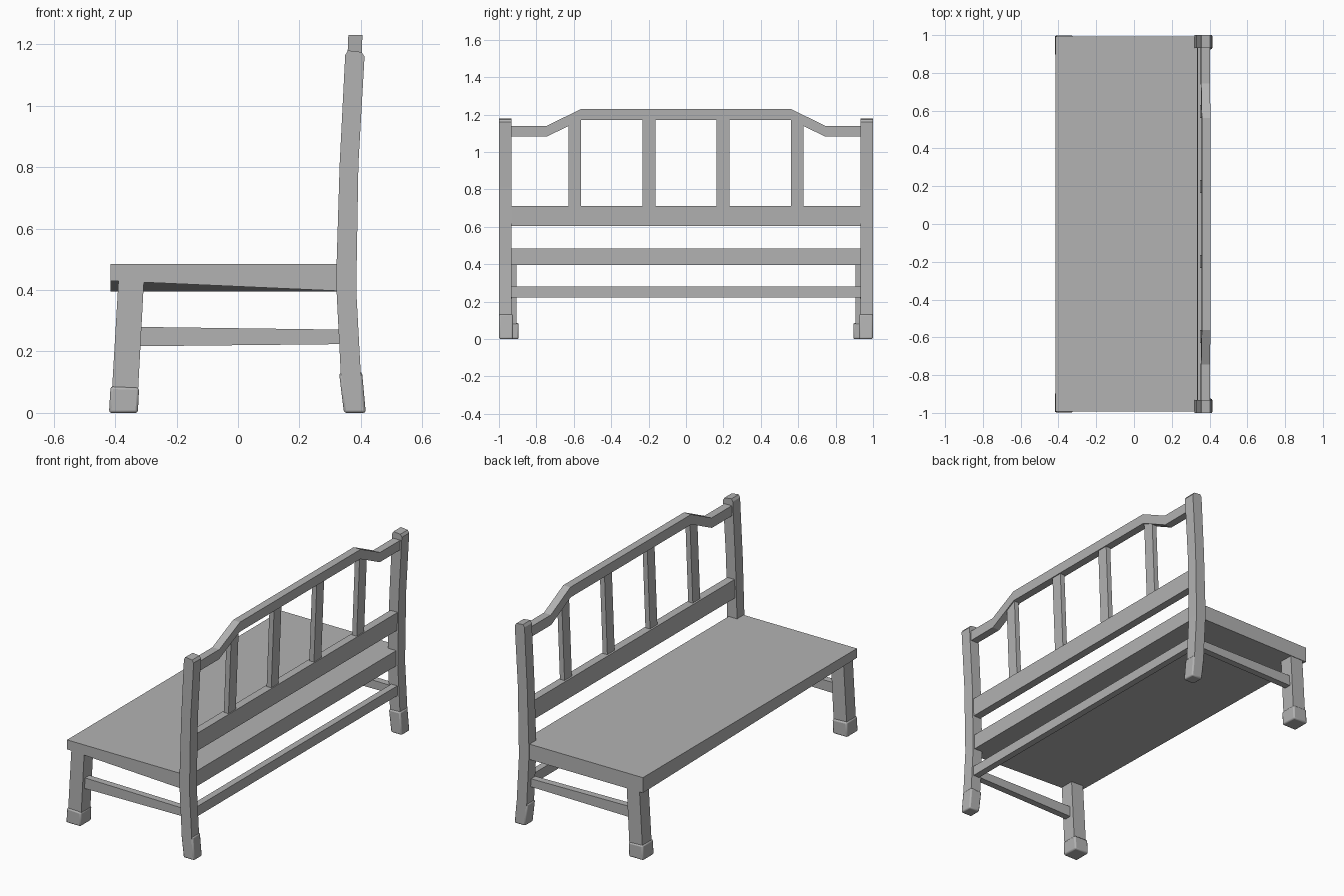
import bpy
import bmesh
from mathutils import Vector

cube = bpy.data.objects.get("Cube")
if cube:
    bpy.data.objects.remove(cube, do_unlink=True)

GREY = (0.45, 0.45, 0.45, 1)
paint = bpy.data.materials.new("bench grey")
paint.use_nodes = True
paint.diffuse_color = GREY
paint.node_tree.nodes["Principled BSDF"].inputs["Base Color"].default_value = GREY


def prism(name, profile, place, start, end, mirror=False, bevel=0):
    """Extrude a flat profile from start to end; place maps (u, v, depth) to a point."""
    bm = bmesh.new()
    rings = [[bm.verts.new(place(u, v, d)) for u, v in profile] for d in (start, end)]
    bm.faces.new(rings[0])
    bm.faces.new(rings[1])
    n = len(profile)
    for i in range(n):
        j = (i + 1) % n
        bm.faces.new((rings[0][i], rings[0][j], rings[1][j], rings[1][i]))
    bmesh.ops.recalc_face_normals(bm, faces=bm.faces)
    mesh = bpy.data.meshes.new(name)
    bm.to_mesh(mesh)
    bm.free()
    mesh.materials.append(paint)
    obj = bpy.data.objects.new(name, mesh)
    bpy.context.collection.objects.link(obj)
    if bevel:
        mod = obj.modifiers.new("soft edges", 'BEVEL')
        mod.width = bevel
        mod.segments = 2
    if mirror:
        mod = obj.modifiers.new("other end", 'MIRROR')
        mod.use_axis = (False, True, False)
        mod.use_mirror_merge = False
    return obj


def along_y(u, v, d):
    return Vector((u, d, v))


def leaning_back(u, v, d):
    # Back pieces lean outward as they rise
    return Vector((d + 0.04 * (v - 0.7), u, v))


def rect(u0, u1, v0, v1):
    return [(u0, v0), (u1, v0), (u1, v1), (u0, v1)]


# Seat board, with one front corner thinner underneath
seat = prism("seat", rect(-0.415, 0.375, 0.395, 0.485), along_y, -0.993, 0.993)
for v in seat.data.vertices:
    if v.co.x < 0 and v.co.y < 0 and v.co.z < 0.4:
        v.co.z = 0.43

# Back posts, kinked at the seat, with rounded top corners
post = [(0.335, 0.12), (0.321, 0.395), (0.321, 0.485), (0.331, 0.81),
        (0.349, 1.165), (0.358, 1.18), (0.402, 1.175), (0.412, 1.16),
        (0.392, 0.81), (0.385, 0.4), (0.40, 0.12)]
prism("back_post", post, along_y, 0.932, 1.0, mirror=True)
prism("back_foot", [(0.345, 0), (0.416, 0), (0.404, 0.133), (0.329, 0.13)],
      along_y, 0.925, 1.0, mirror=True, bevel=0.008)

# Front legs and feet
prism("front_leg", [(-0.411, 0.06), (-0.326, 0.06), (-0.306, 0.435), (-0.389, 0.435)],
      along_y, 0.905, 0.99, mirror=True)
prism("front_foot", [(-0.42, 0), (-0.326, 0), (-0.322, 0.082), (-0.415, 0.086)],
      along_y, 0.895, 0.997, mirror=True, bevel=0.008)

# Stretchers
prism("side_stretcher", [(-0.33, 0.217), (0.345, 0.224), (0.345, 0.271), (-0.33, 0.28)],
      along_y, 0.93, 0.97, mirror=True)
prism("back_stretcher", rect(0.343, 0.382, 0.222, 0.28), along_y, -0.94, 0.94)

# Backrest slat, spindles and crest rail
prism("back_slat", rect(-0.94, 0.94, 0.605, 0.712), leaning_back, 0.337, 0.384)
for i, y in enumerate((-0.595, -0.198, 0.198, 0.595)):
    prism(f"spindle_{i + 1}", rect(y - 0.034, y + 0.034, 0.70, 1.18),
          leaning_back, 0.348, 0.378)
top_edge = [(-0.94, 1.14), (-0.745, 1.14), (-0.56, 1.23),
            (0.56, 1.23), (0.745, 1.14), (0.94, 1.14)]
lower_edge = [(y, z - 0.058) for y, z in reversed(top_edge)]
prism("crest_rail", top_edge + lower_edge, leaning_back, 0.338, 0.384)

# Smooth only the softened foot edges
for name in ("back_foot", "front_foot"):
    obj = bpy.data.objects[name]
    bpy.ops.object.select_all(action='DESELECT')
    obj.select_set(True)
    bpy.context.view_layer.objects.active = obj
    bpy.ops.object.shade_smooth_by_angle()
